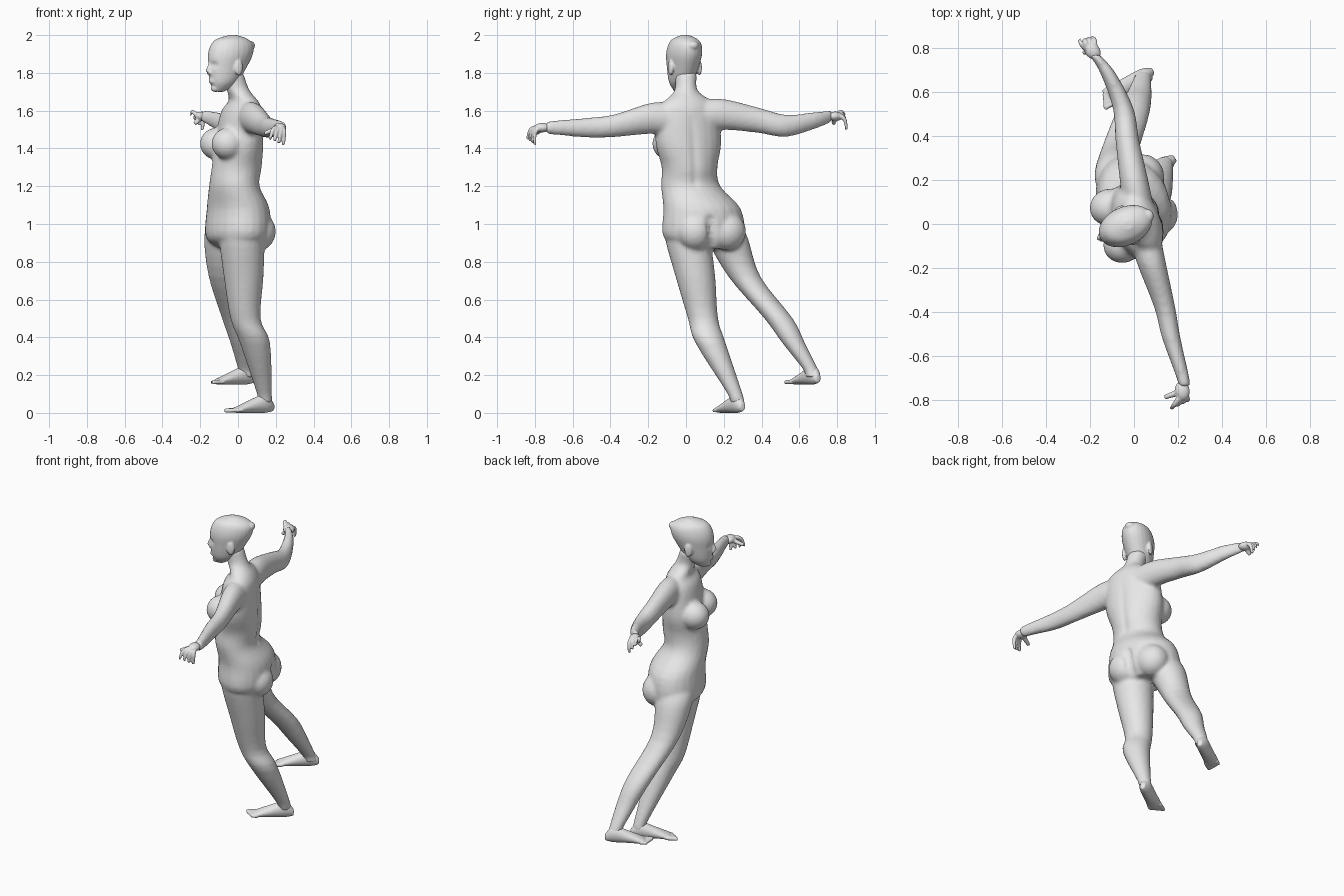
import bpy, bmesh, math
from math import radians
from mathutils import Vector, Matrix
from mathutils.geometry import intersect_point_line

cube = bpy.data.objects.get("Cube")
if cube:
    bpy.data.objects.remove(cube, do_unlink=True)

X, Y, Z = Vector((1, 0, 0)), Vector((0, 1, 0)), Vector((0, 0, 1))
WORLD = Matrix()
bm = bmesh.new()

# Plain grey skin
grey = bpy.data.materials.new("plain grey")
grey.use_nodes = True
colour = (0.8, 0.8, 0.8, 1)
grey.diffuse_color = colour
grey.node_tree.nodes["Principled BSDF"].inputs["Base Color"].default_value = colour


def turned(degrees, place=(0, 0, 0)):
    """Frame whose forward axis is -x, turned about the vertical."""
    return Matrix.Translation(place) @ Matrix.Rotation(radians(degrees), 4, 'Z')


def flow(keys, steps=4):
    """Pass a smooth curve through keys, treating every column alike."""
    padded = [keys[0], *keys, keys[-1]]
    result = []
    for group in zip(padded, padded[1:], padded[2:], padded[3:]):
        for step in range(steps):
            t = step / steps
            result.append([q + t / 2 * (r - p + t * (2 * p - 5 * q + 4 * r - s + t * (3 * (q - r) + s - p)))
                           for p, q, r, s in zip(*group)])
    result.append(keys[-1])
    return result


def sweep(keys, across, along, frame=WORLD, sides=24):
    """Closed skin over smoothly flowing ellipses: centre, then one or two radii."""
    turn = frame.to_3x3()
    loops = []
    for key in flow(keys):
        centre = frame @ Vector(key[:3])
        u, v = turn @ across * key[3], turn @ along * key[-1]
        angles = [math.tau * i / sides for i in range(sides)]
        loops.append([bm.verts.new(centre + u * math.cos(a) + v * math.sin(a)) for a in angles])
    faces = [bm.faces.new(loops[0]), bm.faces.new(loops[-1])]
    for lower, upper in zip(loops, loops[1:]):
        for i in range(sides):
            j = (i + 1) % sides
            faces.append(bm.faces.new((lower[i], lower[j], upper[j], upper[i])))
    bmesh.ops.recalc_face_normals(bm, faces=faces)


def blob(centre, size, frame=WORLD):
    matrix = frame @ Matrix.Translation(centre) @ Matrix.Diagonal((*size, 1))
    bmesh.ops.create_uvsphere(bm, u_segments=20, v_segments=12, radius=1, matrix=matrix)


def digit(keys, frame=WORLD):
    """Thin tapering rod for fingers, toes and nose: points with a radius."""
    facing = (Vector(keys[-1][:3]) - Vector(keys[0][:3])).to_track_quat('Z', 'Y')
    sweep(keys, facing @ X, facing @ Y, frame, 12)


def finish(name, voxel, grooves=()):
    """Fuse the pieces gathered so far into one skin and press in its grooves."""
    pieces = bpy.data.meshes.new("pieces")
    bm.to_mesh(pieces)
    bm.clear()
    part = bpy.data.objects.new(name, pieces)
    bpy.context.scene.collection.objects.link(part)
    fuse = part.modifiers.new("fuse", 'REMESH')
    fuse.mode = 'VOXEL'
    fuse.voxel_size = voxel
    soften = part.modifiers.new("soften", 'SMOOTH')
    soften.iterations = 3
    skin = bpy.data.meshes.new_from_object(part.evaluated_get(bpy.context.evaluated_depsgraph_get()))
    part.modifiers.clear()
    part.data = skin
    bpy.data.meshes.remove(pieces)
    for start, end, radius, depth in grooves:
        for vert in skin.vertices:
            t = intersect_point_line(vert.co, start, end)[1]
            reach = (vert.co - start.lerp(end, min(max(t, 0), 1))).length / radius
            if reach < 3:
                vert.co -= vert.normal * depth * math.exp(-reach * reach)
    skin.shade_smooth()
    skin.materials.clear()
    skin.materials.append(grey)


# Torso and neck: centre, depth, width
torso_frame = turned(20)
sweep([(0.05, 0.11, 0.87, 0.1, 0.12), (0.03, 0.09, 0.93, 0.16, 0.22), (0.03, 0.08, 1.08, 0.16, 0.21),
       (-0.01, 0.03, 1.2, 0.13, 0.16), (0, 0.02, 1.3, 0.13, 0.15), (0.01, 0.01, 1.43, 0.12, 0.18),
       (0.02, 0, 1.59, 0.1, 0.17), (0.03, 0, 1.65, 0.07, 0.13), (0, 0, 1.71, 0.06, 0.06),
       (-0.03, 0.01, 1.8, 0.06, 0.06)], X, Y, torso_frame)

# Breasts and buttocks
for side in (-1, 1):
    blob((-0.08, side * 0.09 + 0.02, 1.425), (0.09, 0.085, 0.085), torso_frame)
    blob((0.12, side * 0.09 + 0.1, 0.96), (0.09, 0.1, 0.1), torso_frame)

# Legs: centre, radius
left_leg = [(0.02, 0.01, 1, 0.11), (0.02, 0.01, 0.92, 0.12), (0.03, 0.05, 0.72, 0.105),
            (0.04, 0.09, 0.5, 0.08), (0.09, 0.13, 0.37, 0.08), (0.14, 0.26, 0.1, 0.04), (0.14, 0.27, 0.05, 0.04)]
right_leg = [(-0.06, 0.19, 1, 0.1), (-0.07, 0.22, 0.92, 0.11), (-0.07, 0.31, 0.72, 0.085),
             (-0.01, 0.49, 0.5, 0.075), (0.02, 0.57, 0.37, 0.06), (0.04, 0.66, 0.23, 0.04), (0.05, 0.67, 0.19, 0.04)]
for leg in (left_leg, right_leg):
    sweep(leg, X, Y)

# Arms: centre, radius; sections are taller than wide
right_arm = [(0.02, 0.08, 1.57, 0.07), (0, 0.2, 1.58, 0.065), (-0.03, 0.38, 1.55, 0.054),
             (-0.05, 0.53, 1.52, 0.047), (-0.12, 0.69, 1.55, 0.035), (-0.18, 0.77, 1.57, 0.025)]
left_arm = [(0.05, -0.05, 1.55, 0.07), (0.08, -0.18, 1.56, 0.066), (0.14, -0.38, 1.52, 0.048),
            (0.17, -0.52, 1.51, 0.042), (0.22, -0.69, 1.51, 0.03), (0.23, -0.74, 1.51, 0.026)]
for arm in (right_arm, left_arm):
    sweep(arm, X, Z * 1.25)

# Body skin with the spine and the cleft pressed in
spine = (Vector((0.11, 0.05, 1.22)), Vector((0.14, 0.04, 1.55)), 0.022, 0.008)
cleft = (Vector((0.14, 0.14, 0.87)), Vector((0.17, 0.135, 1.02)), 0.024, 0.02)
finish("body", 0.012, (spine, cleft))

# Feet, with toes shrinking towards the outer side
for name, side, heel in (("left_foot", 1, (0.17, 0.29, 0)), ("right_foot", -1, (0.07, 0.69, 0.15))):
    foot = turned(31, heel)
    sweep([(0.02, 0, 0.03, 0.015, 0.02), (-0.03, 0, 0.05, 0.035, 0.05),
           (-0.12, 0, 0.035, 0.04, 0.035), (-0.21, 0, 0.015, 0.045, 0.015)], Y, Z, foot)
    for toe in range(5):
        y = side * 0.017 * (2 - toe)
        digit([(-0.19, y, 0.015, 0.013), (0.008 * toe - 0.26, y, 0.012, 0.012 - 0.001 * toe)], foot)
    finish(name, 0.006)


def hand(name, palm, yaw, knuckles, tips, thumb):
    """Palm, four bent fingers spread between outer knuckles and tips, and a thumb."""
    palm, thumb = Vector(palm), Vector(thumb)
    blob((0, 0, 0), (0.034, 0.045, 0.025), turned(yaw, palm))
    for finger in range(4):
        knuckle, tip = (Vector(a).lerp(Vector(b), finger / 3) for a, b in (knuckles, tips))
        joint = (knuckle + tip) / 2 + Z * 0.012 + (knuckle - palm).normalized() * 0.008
        digit([(*palm, 0.014), (*knuckle, 0.013), (*joint, 0.011), (*tip, 0.009)])
    digit([(*palm, 0.016), (*palm.lerp(thumb, 0.5), 0.014), (*thumb, 0.01)])
    finish(name, 0.005)


hand("right_hand", (-0.19, 0.79, 1.57), 40, ((-0.22, 0.8, 1.58), (-0.18, 0.82, 1.57)),
     ((-0.25, 0.84, 1.58), (-0.19, 0.85, 1.5)), (-0.23, 0.78, 1.53))
hand("left_hand", (0.22, -0.76, 1.51), 10, ((0.2, -0.8, 1.51), (0.24, -0.79, 1.5)),
     ((0.17, -0.84, 1.45), (0.24, -0.8, 1.42)), (0.14, -0.79, 1.48))

# Head: centre, depth, width, with a pointed back
head = turned(25, (-0.04, -0.01, 0))
sweep([(-0.065, 0, 1.7, 0.025, 0.02), (-0.04, 0, 1.75, 0.075, 0.06), (-0.015, 0, 1.84, 0.11, 0.08),
       (0, 0, 1.9, 0.125, 0.088), (0.01, 0, 1.95, 0.118, 0.08), (0.01, 0, 1.98, 0.085, 0.06),
       (0.015, 0, 2, 0.02, 0.02)], X, Y, head)
blob((0.115, 0, 1.945), (0.026, 0.03, 0.024), head)

# Nose, nostrils, ears, lips and chin
digit([(-0.115, 0, 1.86, 0.009), (-0.132, 0, 1.805, 0.013)], head)
for side in (-1, 1):
    blob((-0.122, side * 0.011, 1.8), (0.012, 0.01, 0.009), head)
    blob((0.01, side * 0.084, 1.828), (0.024, 0.011, 0.042), head)
for z in (1.762, 1.751):
    blob((-0.112, 0, z), (0.012, 0.024, 0.007), head)
blob((-0.09, 0, 1.717), (0.022, 0.024, 0.018), head)

# Head skin with the eye sockets pressed in
sockets = []
for side in (-1, 1):
    inner, outer = (head @ Vector((-0.114, side * y, 1.842)) for y in (0.025, 0.045))
    sockets.append((inner, outer, 0.016, 0.008))
finish("head", 0.006, sockets)
bm.free()
